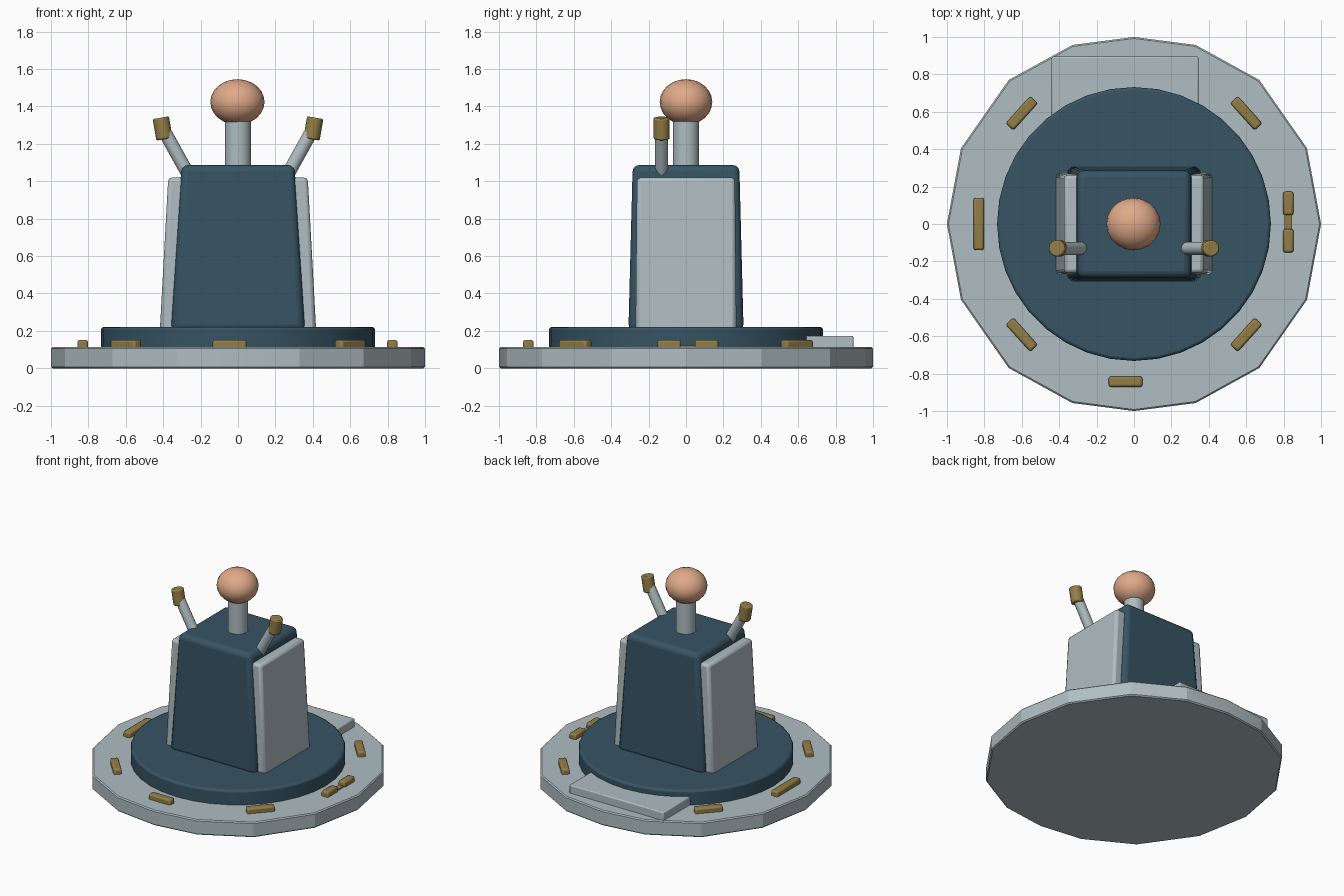
import bpy, bmesh, math
from mathutils import Vector, Matrix

cube = bpy.data.objects.get("Cube")
if cube:
    bpy.data.objects.remove(cube, do_unlink=True)


def material(name, colour):
    m = bpy.data.materials.new(name)
    m.use_nodes = True
    m.diffuse_color = (*colour, 1)
    bsdf = next(n for n in m.node_tree.nodes if n.type == 'BSDF_PRINCIPLED')
    bsdf.inputs["Base Color"].default_value = (*colour, 1)
    return m


GREY = material("pale grey", (0.43, 0.51, 0.54))
TEAL = material("dark teal", (0.038, 0.088, 0.125))
GOLD = material("brass", (0.29, 0.21, 0.06))
SKIN = material("peach", (0.74, 0.40, 0.25))


def finish(name, bm, mat, bevel=0, segments=2, angle=35):
    """Turn a bmesh into a bevelled, shaded object."""
    bmesh.ops.recalc_face_normals(bm, faces=bm.faces)
    mesh = bpy.data.meshes.new(name)
    bm.to_mesh(mesh)
    bm.free()
    mesh.materials.append(mat)
    ob = bpy.data.objects.new(name, mesh)
    bpy.context.collection.objects.link(ob)
    if bevel:
        mod = ob.modifiers.new("Bevel", 'BEVEL')
        mod.width, mod.segments = bevel, segments
        mod.limit_method, mod.angle_limit = 'ANGLE', math.radians(40)
    bpy.ops.object.select_all(action='DESELECT')
    bpy.context.view_layer.objects.active = ob
    ob.select_set(True)
    bpy.ops.object.shade_smooth_by_angle(angle=math.radians(angle))
    return ob


def loft(name, bottom, top, mat, **kw):
    """Solid between two matching outlines."""
    bm = bmesh.new()
    a = [bm.verts.new(p) for p in bottom]
    b = [bm.verts.new(p) for p in top]
    bm.faces.new(a)
    bm.faces.new(b)
    for i in range(len(a)):
        j = (i + 1) % len(a)
        bm.faces.new((a[i], a[j], b[j], b[i]))
    return finish(name, bm, mat, **kw)


def rect(x0, x1, y0, y1, z):
    return [(x0, y0, z), (x1, y0, z), (x1, y1, z), (x0, y1, z)]


def rod(name, start, end, radius, mat, sides=14, **kw):
    start, end = Vector(start), Vector(end)
    axis = end - start
    bm = bmesh.new()
    turn = axis.to_track_quat('Z', 'Y').to_matrix().to_4x4()
    bmesh.ops.create_cone(bm, cap_ends=True, segments=sides, radius1=radius,
                          radius2=radius, depth=axis.length,
                          matrix=Matrix.Translation((start + end) / 2) @ turn)
    return finish(name, bm, mat, **kw)


# Faceted base plate
quarter = [(1, 0), (0.925, 0.405), (0.67, 0.77), (0.33, 0.957)]
outline = []
for k in range(4):
    for x, y in quarter if k % 2 == 0 else [(0, 1)] + quarter[:0:-1]:
        sx = 1 if k in (0, 3) else -1
        sy = 1 if k < 2 else -1
        outline.append((x * sx, y * sy))
outline = sorted(set(outline + [(0, -1), (0, 1)]),
                 key=lambda p: math.atan2(p[1], p[0]))
loft("base_plate", [(x, y, 0) for x, y in outline],
     [(x, y, 0.113) for x, y in outline], GREY, bevel=0.008, segments=1, angle=15)

# Raised round platform
rod("platform", (0, 0, 0.09), (0, 0, 0.222), 0.732, TEAL, sides=36, bevel=0.015)

# Rear step
loft("rear_step", rect(-0.44, 0.345, 0.55, 0.895, 0.1),
     rect(-0.44, 0.345, 0.55, 0.895, 0.174), GREY, bevel=0.008)

# Tapered body
loft("body", rect(-0.358, 0.358, -0.308, 0.308, 0.2),
     rect(-0.302, 0.302, -0.285, 0.285, 1.087), TEAL, bevel=0.035, segments=3)

# Neck and head
rod("neck", (0, 0, 1.06), (0, 0, 1.36), 0.07, GREY, sides=16)
bm = bmesh.new()
bmesh.ops.create_uvsphere(bm, u_segments=20, v_segments=12, radius=0.145)
bmesh.ops.transform(bm, verts=bm.verts, matrix=Matrix.Translation((-0.003, 0, 1.424))
                    @ Matrix.Diagonal((1, 0.97, 0.84, 1)))
finish("head", bm, SKIN, angle=60)

# Side panels and raised arms
for side, s in (("left", 1), ("right", -1)):
    loft(side + "_panel", rect(0.31 * s, 0.418 * s, -0.27, 0.27, 0.2),
         rect(0.28 * s, 0.373 * s, -0.262, 0.262, 1.02), GREY, bevel=0.02)
    rod(side + "_arm", (0.262 * s, -0.13, 1.03), (0.39 * s, -0.13, 1.26), 0.036, GREY)
    rod(side + "_hand", (0.393 * s, -0.13, 1.225), (0.413 * s, -0.13, 1.34),
        0.044, GOLD, bevel=0.008)

# Marker bars around the rim: x, y, length, turn in degrees
bars = [(-0.83, 0, 0.28, 90), (-0.045, -0.843, 0.18, 0),
        (0.825, 0.11, 0.125, 90), (0.825, -0.09, 0.125, 90)]
bars += [(0.6 * sx, 0.592 * sy, 0.195, -sx * sy * 48)
         for sx in (-1, 1) for sy in (-1, 1)]
for i, (x, y, length, turn) in enumerate(bars):
    h = length / 2
    bar = loft(f"marker_bar_{i + 1}", rect(-h, h, -0.028, 0.028, -0.04),
               rect(-h, h, -0.028, 0.028, 0.022), GOLD, bevel=0.012)
    bar.location = (x, y, 0.13)
    bar.rotation_euler.z = math.radians(turn)
loft("marker_link", rect(0.805, 0.845, -0.035, 0.05, 0.1),
     rect(0.805, 0.845, -0.035, 0.05, 0.122), GOLD)
